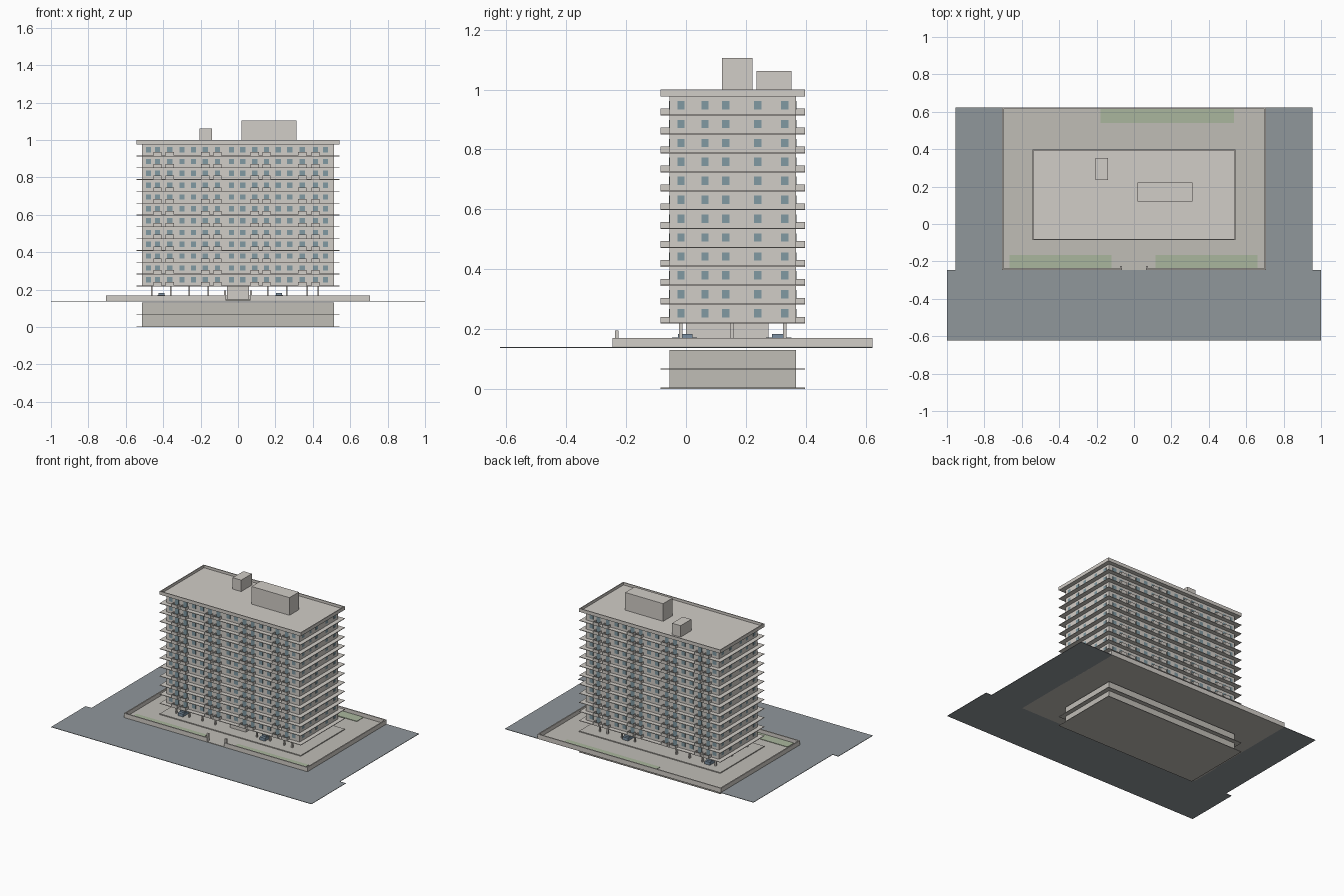
import bpy, bmesh
from mathutils import Vector

if "Cube" in bpy.data.objects:
    bpy.data.objects.remove(bpy.data.objects["Cube"])


def material(name, r, g, b):
    m = bpy.data.materials.new(name)
    m.diffuse_color = (r, g, b, 1)
    m.use_nodes = True
    m.node_tree.nodes["Principled BSDF"].inputs["Base Color"].default_value = m.diffuse_color
    return m


CONCRETE = material("concrete", 0.64, 0.61, 0.57)
PAVING = material("paving", 0.53, 0.51, 0.47)
GLASS = material("glass", 0.22, 0.32, 0.36)
ROAD = material("road", 0.28, 0.31, 0.33)
GRASS = material("grass", 0.40, 0.47, 0.34)
CAR = material("car_paint", 0.20, 0.28, 0.36)


def boxes(name, extents, mat):
    """One object made of boxes given as (x0, x1, y0, y1, z0, z1)."""
    bm = bmesh.new()
    for x0, x1, y0, y1, z0, z1 in extents:
        cube = bmesh.ops.create_cube(bm, size=1)
        for v in cube["verts"]:
            v.co = Vector(((x0 + x1) / 2 + v.co.x * (x1 - x0),
                           (y0 + y1) / 2 + v.co.y * (y1 - y0),
                           (z0 + z1) / 2 + v.co.z * (z1 - z0)))
    me = bpy.data.meshes.new(name)
    bm.to_mesh(me)
    bm.free()
    me.materials.append(mat)
    ob = bpy.data.objects.new(name, me)
    bpy.context.collection.objects.link(ob)
    return ob


def ring(x0, x1, y0, y1, z0, z1, t):
    """Four walls of thickness t around a rectangle."""
    return [(x0, x1, y0, y0 + t, z0, z1), (x0, x1, y1 - t, y1, z0, z1),
            (x0, x0 + t, y0 + t, y1 - t, z0, z1), (x1 - t, x1, y0 + t, y1 - t, z0, z1)]


# main dimensions
WX, WY0, WY1 = 0.512, -0.055, 0.368       # tower walls
SX, SY0, SY1 = 0.542, -0.085, 0.398       # slab edges
Z0, STEP, FLOORS = 0.218, 0.0632, 12
ROOF = Z0 + STEP * FLOORS
floors = [Z0 + STEP * i for i in range(FLOORS)]

# site: road, plot paving, lawns
boxes("road", [(-1, 1, -0.622, -0.245, 0.137, 0.140),
               (-0.955, -0.70, -0.245, 0.624, 0.137, 0.140),
               (0.70, 0.955, -0.245, 0.624, 0.137, 0.140)], ROAD)
boxes("plot_paving", [(-0.705, 0.705, -0.245, 0.624, 0.137, 0.143)], PAVING)
boxes("lawns", [(-0.665, -0.12, -0.235, -0.165, 0.143, 0.146),
                (0.115, 0.66, -0.235, -0.165, 0.143, 0.146),
                (-0.18, 0.535, 0.54, 0.614, 0.143, 0.146)], GRASS)

# boundary wall with an entrance gap and two gate posts
wall = ring(-0.705, 0.705, -0.245, 0.624, 0.140, 0.170, 0.008)[1:]
wall += [(-0.705, -0.065, -0.245, -0.237, 0.140, 0.170),
         (0.065, 0.705, -0.245, -0.237, 0.140, 0.170)]
boxes("boundary_wall", wall, CONCRETE)
boxes("gate_posts", [(s * 0.069 - 0.006, s * 0.069 + 0.006, -0.238, -0.225, 0.140, 0.195)
                     for s in (-1, 1)], CONCRETE)

# basement below the plot
boxes("basement_walls", [(-WX, WX, WY0, WY1, 0.002, 0.130)], PAVING)
boxes("basement_slabs", [(-SX, SX, SY0, SY1, z, z + 0.004) for z in (0, 0.064)], PAVING)

# open ground floor: plinth, lobby core, columns
boxes("plinth", [(-SX, SX, SY0, SY1, 0.143, 0.149)], PAVING)
boxes("lobby_core", [(-0.06, 0.06, 0.0, 0.275, 0.149, Z0)], CONCRETE)
cols = [(x - 0.004, x + 0.004, y - 0.006, y + 0.006, 0.149, Z0)
        for x in (-0.46, -0.36, -0.26, -0.16, 0.16, 0.26, 0.37, 0.43)
        for y in (-0.018, 0.155, 0.33)]
boxes("columns", cols, CONCRETE)


# parked cars: body and cabin
def car(name, x, y):
    boxes(name, [(x - 0.02, x + 0.02, y - 0.042, y + 0.042, 0.152, 0.172),
                 (x - 0.016, x + 0.016, y - 0.022, y + 0.026, 0.172, 0.183)], CAR)


for i, (x, y) in enumerate([(-0.41, 0.31), (0.22, 0.31), (-0.41, -0.005), (0.22, -0.005)]):
    car(f"car_{i + 1}", x, y)

# tower body and projecting floor slabs
boxes("tower_walls", [(-WX, WX, WY0, WY1, Z0, ROOF)], CONCRETE)
boxes("floor_slabs", [(-SX, SX, SY0, SY1, z, z + 0.004) for z in floors], CONCRETE)

# windows and balcony doors
window_x = (-0.478, -0.30, -0.238, -0.035, 0.025, 0.215, 0.277, 0.468)
balcony_x = (-0.43, -0.365, -0.175, -0.11, 0.09, 0.152, 0.343, 0.414)
side_y = (-0.017, 0.063, 0.133, 0.24, 0.33)
glass, parapets = [], []
P = 0.002
for z in floors:
    for y0, y1, lip0, lip1, yedge in ((WY0 - P, WY0 + P, SY0, WY0, SY0),
                                      (WY1 - P, WY1 + P, WY1, SY1, SY1 - 0.004)):
        for x in window_x:
            glass.append((x - 0.014, x + 0.014, y0, y1, z + 0.021, z + 0.049))
        for x in balcony_x:
            glass.append((x - 0.014, x + 0.014, y0, y1, z + 0.004, z + 0.049))
            parapets.append((x - 0.022, x + 0.022, yedge, yedge + 0.004, z, z + 0.023))
            for s in (-1, 1):
                xs = x + s * 0.020
                parapets.append((xs - 0.002, xs + 0.002, lip0, lip1, z, z + 0.023))
    for s in (-1, 1):
        for y in side_y:
            glass.append((s * WX - P, s * WX + P, y - 0.012, y + 0.012, z + 0.021, z + 0.049))
boxes("windows", glass, GLASS)
boxes("balcony_parapets", parapets, CONCRETE)

# roof slab, parapet and rooftop rooms
boxes("roof_slab", [(-SX, SX, SY0, SY1, ROOF, ROOF + 0.006)], CONCRETE)
boxes("roof_parapet", ring(-SX, SX, SY0, SY1, ROOF, 1.0, 0.006), CONCRETE)
boxes("machine_room", [(0.02, 0.312, 0.12, 0.222, ROOF, 1.105)], CONCRETE)
boxes("stair_room", [(-0.205, -0.14, 0.235, 0.352, ROOF, 1.062)], CONCRETE)
